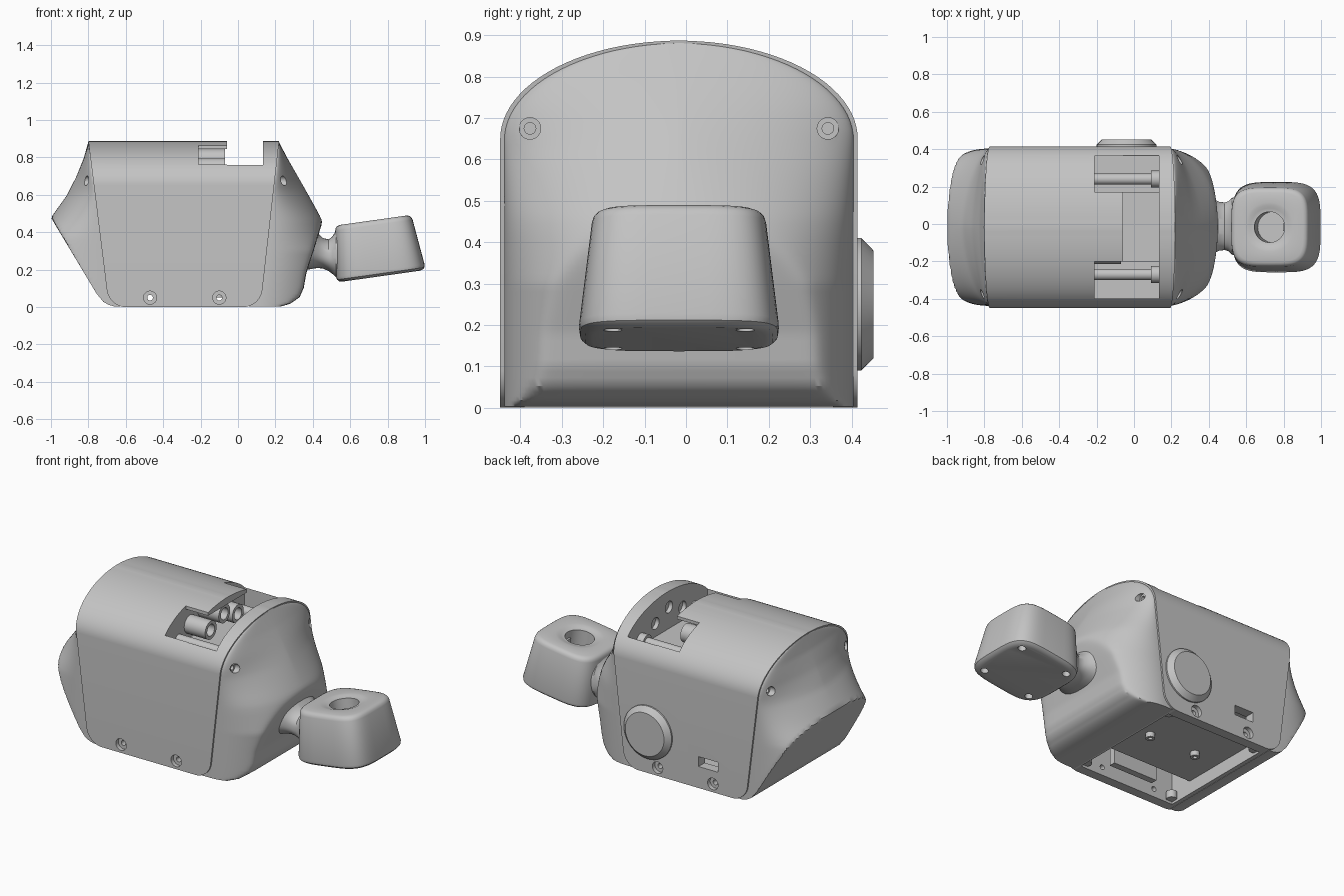
import bpy, bmesh, math
from mathutils import Matrix, Vector

cube = bpy.data.objects.get("Cube")
if cube:
    bpy.data.objects.remove(cube, do_unlink=True)

grey = bpy.data.materials.new("plain_grey")
grey.use_nodes = True
grey.diffuse_color = (0.55, 0.55, 0.55, 1)
grey.node_tree.nodes["Principled BSDF"].inputs["Base Color"].default_value = (0.55, 0.55, 0.55, 1)

YC = -0.017           # middle of the housing in y
HALF, TOP, SPRING = 0.432, 0.887, 0.65


def finish(name, bm):
    bmesh.ops.recalc_face_normals(bm, faces=bm.faces)
    me = bpy.data.meshes.new(name)
    bm.to_mesh(me)
    bm.free()
    me.materials.append(grey)
    ob = bpy.data.objects.new(name, me)
    bpy.context.collection.objects.link(ob)
    return ob


def loft(name, rings):
    """Skin a stack of closed rings and cap both ends."""
    bm = bmesh.new()
    rows = [[bm.verts.new(p) for p in ring] for ring in rings]
    n = len(rows[0])
    for a, b in zip(rows, rows[1:]):
        for i in range(n):
            bm.faces.new((a[i], a[(i + 1) % n], b[(i + 1) % n], b[i]))
    bm.faces.new(rows[0])
    bm.faces.new(rows[-1])
    return finish(name, bm)


def box(name, x0, x1, y0, y1, z0, z1):
    bm = bmesh.new()
    bmesh.ops.create_cube(bm, size=1)
    for v in bm.verts:
        v.co = Vector(((x0, x1)[v.co.x > 0], (y0, y1)[v.co.y > 0], (z0, z1)[v.co.z > 0]))
    return finish(name, bm)


def rod(name, a, b, r, r2=None):
    a, b = Vector(a), Vector(b)
    turn = (b - a).to_track_quat('Z', 'Y').to_matrix().to_4x4()
    bm = bmesh.new()
    bmesh.ops.create_cone(bm, cap_ends=True, segments=40, radius1=r, radius2=r if r2 is None else r2,
                          depth=(b - a).length, matrix=Matrix.Translation((a + b) / 2) @ turn)
    return finish(name, bm)


def cut(ob, cutters):
    for c in cutters:
        c.hide_render = True
        mod = ob.modifiers.new("cut", 'BOOLEAN')
        mod.operation, mod.solver, mod.object = 'DIFFERENCE', 'EXACT', c
        bpy.context.view_layer.objects.active = ob
        bpy.ops.object.modifier_apply(modifier=mod.name)
        bpy.data.objects.remove(c, do_unlink=True)


def lerp(points, z):
    for (z0, a), (z1, b) in zip(points, points[1:]):
        if z <= z1:
            return a + (b - a) * max(0, z - z0) / (z1 - z0)
    return points[-1][1]


def soft_lerp(points, z):
    return sum(lerp(points, z + d) for d in (-0.04, -0.02, 0, 0.02, 0.04)) / 5


def soft_min(a, b, k):
    return 0.5 * (a + b - math.sqrt((a - b) ** 2 + k * k))


def power(c, n):
    return math.copysign(abs(c) ** (2 / n), c)


def half_width(z, inset=0):
    t = max(0, (z - SPRING) / (TOP - SPRING))
    return max(0.02, HALF * math.sqrt(max(0, 1 - t * t))) - inset


def seam(side, z):
    return (0.12 + 0.1 * z / TOP) if side > 0 else (-0.69 - 0.11 * z / TOP)


arch = [SPRING + (TOP - SPRING) * math.sin(math.radians(a)) for a in range(3, 88, 4)] + [TOP]

# main cover: arched shell with leaning ends and rounded lower corners
R = 0.09
low = [R * (1 - math.cos(math.radians(a))) for a in range(0, 91, 10)]
rings = []
for z in low + [SPRING] + arch:
    back = R - math.sqrt(max(0, R * R - (R - min(z, R)) ** 2))
    xl, xr, w = seam(-1, z) + back, seam(1, z) - back, half_width(z)
    rings.append([(xl, YC - w, z), (xr, YC - w, z), (xr, YC + w, z), (xl, YC + w, z)])
cover = loft("main_cover", rings)

bearings = ((0.1, 0.74), (-0.03, 0.79), (-0.16, 0.74))
cutters = [box("notch", -0.06, 0.135, -0.6, 0.6, 0.76, 1),
           box("notch_floor", -0.06, 0.135, -0.39, 0.36, 0.66, 1),
           box("undercut", -0.21, 0.1, -0.25, 0.22, 0.66, 0.845),
           box("well_back", -0.21, 0.135, 0.17, 0.364, 0.64, 1),
           box("well_front", -0.21, 0.135, -0.398, -0.2, 0.64, 1),
           box("pocket", -0.6, 0.05, -0.39, 0.355, -0.1, 0.25),
           box("port_slot", -0.505, -0.375, 0.3, 0.6, 0.13, 0.19)]
for y, z in bearings:
    cutters.append(rod("wall_hole", (0.1, y, z), (0.16, y, z), 0.035))
for x in (-0.47, -0.1):
    cutters.append(rod("screw_hole", (x, -0.6, 0.05), (x, 0.6, 0.05), 0.015))
    cutters.append(rod("screw_recess_front", (x, -0.6, 0.05), (x, -0.425, 0.05), 0.035))
    cutters.append(rod("screw_recess_back", (x, 0.39, 0.05), (x, 0.6, 0.05), 0.035))
cut(cover, cutters)

# end caps: a cone-like loft flaring downwards, trimmed underneath by a sloping face
right_upper = [(0, .5), (.3, .525), (.46, .455), (.65, .35), (.8, .265), (.89, .218)]
right_lower = [(0, .23), (.015, .28), (.05, .33), (.1, .352), (.18, .366), (.3, .405), (.42, .443),
               (.46, .462), (.54, .6)]
left_upper = [(0, 1.2), (.37, 1.08), (.48, 1.0), (.52, .972), (.6, .915), (.7, .865), (.8, .825), (.89, .8)]
left_lower = [(0, .66), (.008, .69), (.025, .72), (.07, .757), (.48, 1.0), (.6, 1.1)]
right_square = [(0, 1.9), (.3, 1.95), (.46, 2), (.66, 1.47), (.8, 1.7), (.89, 2)]
left_square = [(0, 2.8), (.37, 2.5), (.48, 2.05), (.66, 1.47), (.8, 1.7), (.89, 2)]
levels = [0, .008, .015, .025, .035, .05, .07] + [.085 + .015 * i for i in range(38)] + arch
for side, name, upper, lower, square, k in (
        (1, "right_end_cap", right_upper, right_lower, right_square, 0.02),
        (-1, "left_end_cap", left_upper, left_lower, left_square, 0.003)):
    rings = []
    for z in levels:
        w, n, s = half_width(z, 0.01), soft_lerp(square, z), side * seam(side, z)
        trim = lerp(lower, z)
        start = min(s, trim - 0.01)
        bulge = lerp(upper, z) - start
        inner = s - (0.06 if z < 0.3 else 0.03)
        ring = [(inner, w)]
        for i in range(81):
            a = math.pi * i / 80
            out = bulge * power(max(0, math.sin(a)), n)
            ring.append((start + soft_min(out, trim - start, k), w * power(math.cos(a), n)))
        ring.append((inner, -w))
        rings.append([(side * x, YC + y, z * 0.99 + 0.003) for x, y in ring])
    cap = loft(name, rings)
    face = 0.225 if side > 0 else -0.785
    holes = []
    for y in (-0.377, 0.343):
        holes.append(rod("cap_recess", (face, y, .675), (face + side * .2, y, .675), 0.026))
        holes.append(rod("cap_hole", (face - side * .02, y, .675), (face + side * .2, y, .675), 0.014))
    cut(cap, holes)

# round button on the back
rod("button_rim", (-0.04, 0.40, 0.25), (-0.04, 0.424, 0.25), 0.16)
rod("button_face", (-0.04, 0.424, 0.25), (-0.04, 0.453, 0.25), 0.16, 0.13)

# inner parts in the top opening
for y in (0.24, -0.27):
    rod("guide_rod", (-0.22, y, 0.69), (0.14, y, 0.69), 0.03)
    rod("guide_collar", (0.09, y, 0.69), (0.14, y, 0.69), 0.045)
for y, z in bearings:
    tube = rod("bearing_tube", (-0.22, y, z), (-0.07, y, z), 0.055)
    cut(tube, [rod("bearing_hole", (-0.17, y, z), (0, y, z), 0.035)])

# circuit plate, posts, bracket and corner lugs in the underside
box("base_plate", -0.61, 0.06, -0.24, 0.36, 0.08, 0.1)
box("base_bracket", -0.42, -0.12, -0.35, -0.31, 0.05, 0.26)
for x in (-0.42, -0.1):
    post = rod("plate_post", (x, 0.02, 0.05), (x, 0.02, 0.085), 0.026)
    cut(post, [rod("post_hole", (x, 0.02, 0), (x, 0.02, 0.07), 0.012)])
for x in (-0.58, 0.03):
    for y in (-0.37, 0.335):
        rod("corner_lug", (x, y, 0.015), (x, y, 0.06), 0.03)


def squircle(hx, hy, n, count=64):
    return [(hx * power(math.cos(2 * math.pi * i / count), n),
             hy * power(math.sin(2 * math.pi * i / count), n)) for i in range(count)]


# flared neck joining the cap and the knob
neck = [(.36, .33, .13, .2), (.385, .322, .12, .175), (.41, .312, .105, .157), (.43, .3, .092, .143),
        (.455, .287, .081, .131), (.485, .277, .085, .127), (.505, .277, .1, .134), (.525, .285, .128, .152),
        (.57, .295, .13, .16)]
loft("neck", [[(x, -0.012 + p, zc + q) for p, q in squircle(hy, hz, 2.4)] for x, zc, hz, hy in neck])

# tilted knob with rounded rim, shallow dish and hollow centre
tilt = Matrix.Translation((0.765, -0.017, 0.165)) @ Matrix.Rotation(math.radians(-8), 4, 'Y')
steps = [(.205, 0), (.225, .004), (.236, .014), (.239, .03), (.209, .275), (.205, .288), (.196, .297),
         (.183, .302), (.13, .302), (.115, .3), (.1, .295), (.085, .291)]
rings = [[tilt @ Vector((p, q, h)) for p, q in squircle(r, r * 1.01, 4 if r > 0.15 else 2.2)]
         for r, h in steps]
knob = loft("knob", rings)
holes = [rod("knob_bore", tilt @ Vector((0, 0, .16)), tilt @ Vector((0, 0, .4)), 0.082)]
for x in (-0.16, 0.16):
    for y in (-0.16, 0.16):
        holes.append(rod("foot_hole", tilt @ Vector((x, y, -.05)), tilt @ Vector((x, y, .04)), 0.022))
cut(knob, holes)
plug = tilt @ Vector((0.06, 0, .2))
box("knob_key", plug.x, plug.x + 0.03, plug.y - 0.02, plug.y + 0.02, plug.z - 0.06, plug.z + 0.05)

# shading
bpy.ops.object.select_all(action='DESELECT')
for ob in bpy.context.collection.objects:
    if ob.type == 'MESH' and grey.name in ob.data.materials:
        ob.select_set(True)
        bpy.context.view_layer.objects.active = ob
bpy.ops.object.shade_smooth_by_angle(angle=math.radians(32))
